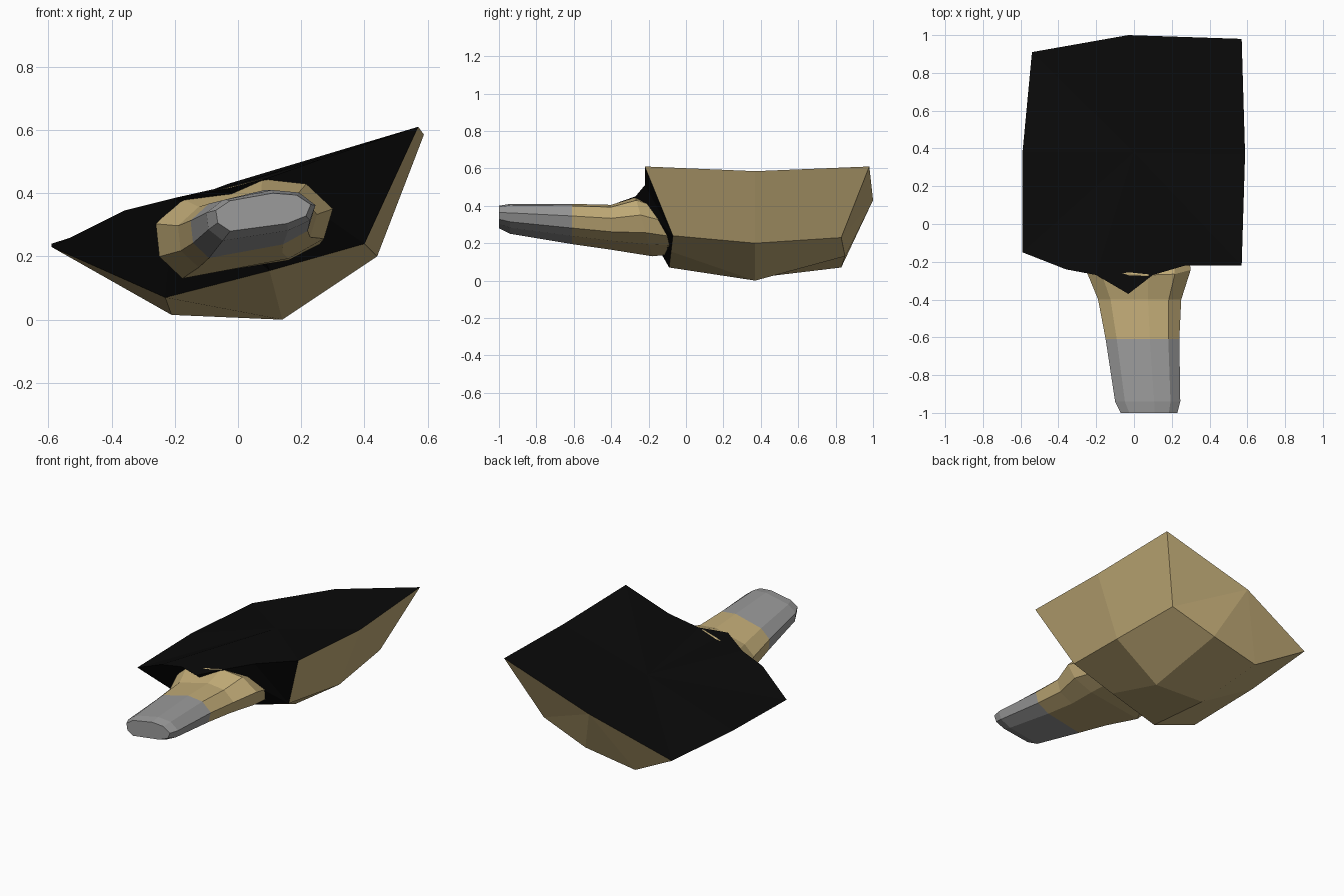
import bpy, bmesh

if "Cube" in bpy.data.objects:
    bpy.data.objects.remove(bpy.data.objects["Cube"])


def material(name, rgb):
    m = bpy.data.materials.new(name)
    m.diffuse_color = (*rgb, 1)
    m.use_nodes = True
    m.node_tree.nodes["Principled BSDF"].inputs["Base Color"].default_value = m.diffuse_color
    return m


TAN = material("tan", (0.55, 0.42, 0.19))
GREY = material("grey", (0.33, 0.33, 0.33))
BLACK = material("black", (0.003, 0.003, 0.003))


def finish(bm, name, mats):
    bmesh.ops.recalc_face_normals(bm, faces=bm.faces)
    me = bpy.data.meshes.new(name)
    bm.to_mesh(me)
    bm.free()
    for m in mats:
        me.materials.append(m)
    ob = bpy.data.objects.new(name, me)
    bpy.context.collection.objects.link(ob)
    return ob


# Head: tilted tapered block, rows run front to back, columns left rim to right rim
rows = [
    [(-.59, -.15, .23), (-.23, -.09, .07), (.10, -.08, .155), (.40, -.07, .24), (.57, -.22, .61)],
    [(-.59, .38, .24), (-.21, .37, .015), (.14, .37, 0), (.44, .37, .20), (.588, .37, .585)],
    [(-.54, .91, .24), (-.23, .83, .07), (.10, .85, .13), (.40, .83, .23), (.57, .98, .61)],
]
front_rim = [(-.36, -.24, .345), (-.20, -.27, .385), (-.03, -.37, .415), (.10, -.27, .45), (.27, -.22, .51)]
bm = bmesh.new()
grid = [[bm.verts.new(p) for p in r] for r in rows]
rim = [bm.verts.new(p) for p in front_rim]
back = bm.verts.new((-.03, 1.0, .43))
centre = bm.verts.new((0, .38, .43))


def face(vs, mat=0):
    bm.faces.new(vs).material_index = mat


for a, b in zip(grid, grid[1:]):
    for i in range(4):
        face((a[i], a[i + 1], b[i + 1], b[i]))
# back wall
bk = grid[2]
for i, j in ((0, 1), (1, 2), (2, 3), (3, 4)):
    face((bk[i], bk[j], back))
# black front wall
fr = grid[0]
edge = [fr[0]] + rim + [fr[4]]
low = [fr[1], fr[1], fr[2], fr[2], fr[3], fr[3]]
for i in range(6):
    face((edge[i], edge[i + 1], low[i]), 1)
for i, k in ((2, 1), (4, 2)):
    face((low[i - 1], low[i], edge[i]), 1)
# black top
loop = edge + [grid[1][4], bk[4], back, bk[0], grid[1][0]]
for i in range(len(loop)):
    face((loop[i], loop[(i + 1) % len(loop)], centre), 1)
finish(bm, "head", [TAN, BLACK])

# Handle: nine-sided loft; section outline scaled to each station's bounds
outline = [(0, .55), (.15, .8), (.6, 1), (.85, .95), (1, .7), (.95, .4), (.75, .2), (.15, 0), (.02, .22)]
# y, x min, x max, z min, z max, slant
stations = [
    (-1.0, -.07, .23, .28, .40, 0),
    (-.94, -.10, .245, .25, .41, 0),
    (-.61, -.15, .24, .195, .41, 0),
    (-.40, -.19, .25, .165, .405, 0),
    (-.27, -.26, .30, .13, .445, .09),
    (-.08, -.20, .28, .14, .38, 0),
]
bm = bmesh.new()
rings = [[bm.verts.new((x0 + u * (x1 - x0), y + s * (1 - v), z0 + v * (z1 - z0))) for u, v in outline]
         for y, x0, x1, z0, z1, s in stations]
n = len(outline)
for k in range(len(rings) - 1):
    for i in range(n):
        j = (i + 1) % n
        f = bm.faces.new((rings[k][i], rings[k][j], rings[k + 1][j], rings[k + 1][i]))
        f.material_index = 1 if k < 2 else 0
bm.faces.new(rings[0]).material_index = 1
bm.faces.new(rings[-1])
finish(bm, "handle", [TAN, GREY])
